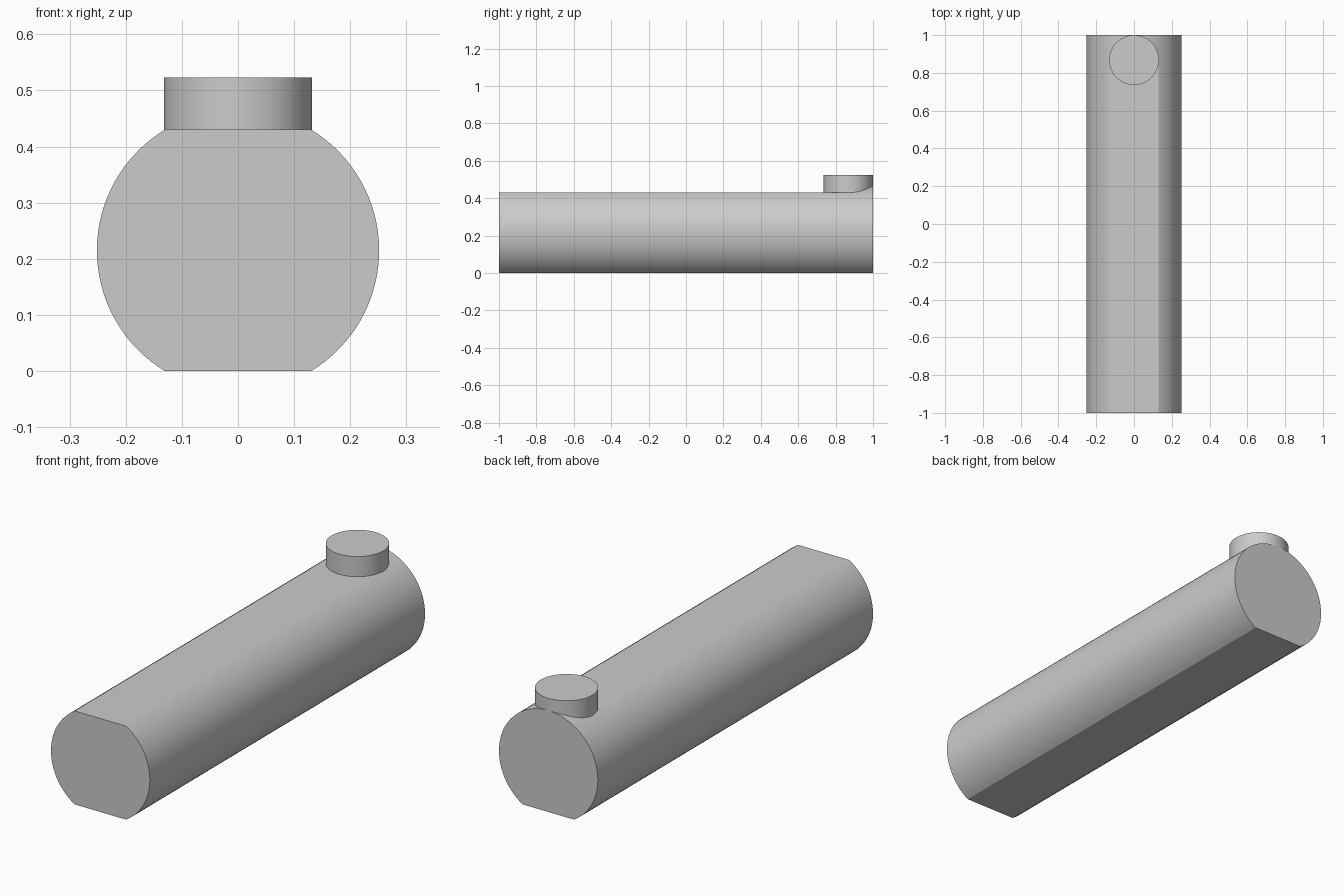
import bpy, bmesh
from math import asin, cos, sin, pi, radians

cube = bpy.data.objects.get("Cube")
if cube:
    bpy.data.objects.remove(cube, do_unlink=True)

RADIUS, MID, FLAT = 0.2515, 0.215, 0.43    # body radius, axis height, flat top height
CAP_R = 0.132
STEP = 1 - CAP_R                           # the flat top ends under the button

grey = bpy.data.materials.new("grey")
grey.use_nodes = True
grey.diffuse_color = (0.6, 0.6, 0.6, 1)
grey.node_tree.nodes["Principled BSDF"].inputs["Base Color"].default_value = (0.6, 0.6, 0.6, 1)


def finish(obj):
    obj.data.materials.clear()
    obj.data.materials.append(grey)
    bpy.ops.object.select_all(action='DESELECT')
    obj.select_set(True)
    bpy.context.view_layer.objects.active = obj
    bpy.ops.object.shade_smooth_by_angle(angle=radians(25))


# Body: a round bar with a flat base, its top planed flat ahead of the button
corner = asin(MID / RADIUS)
stops = [(-corner, corner, 32), (corner, pi - corner, 16), (pi - corner, pi + corner, 32)]
angles = [a + (b - a) * i / n for a, b, n in stops for i in range(n)] + [pi + corner]

bm = bmesh.new()
rings = []
for y, top in ((-1, FLAT), (STEP, FLAT), (STEP, 1), (1, 1)):
    rings.append([bm.verts.new((RADIUS * cos(a), y, min(MID + RADIUS * sin(a), top)))
                  for a in angles])
count = len(angles)
for r, s in zip(rings, rings[1:]):
    for i in range(count):
        j = (i + 1) % count
        bm.faces.new((r[i], r[j], s[j], s[i]))
bm.faces.new(rings[0])
bm.faces.new(rings[-1][::-1])
bmesh.ops.remove_doubles(bm, verts=bm.verts, dist=0.0001)
bmesh.ops.recalc_face_normals(bm, faces=bm.faces)
mesh = bpy.data.meshes.new("body")
bm.to_mesh(mesh)
bm.free()
body = bpy.data.objects.new("body", mesh)
bpy.context.collection.objects.link(body)
finish(body)

# Round button on top at the back end
bottom, top = FLAT - 0.01, 0.523
bpy.ops.mesh.primitive_cylinder_add(vertices=64, radius=CAP_R, depth=top - bottom,
                                    location=(0, STEP, (top + bottom) / 2))
button = bpy.context.object
button.name = "button"
finish(button)
